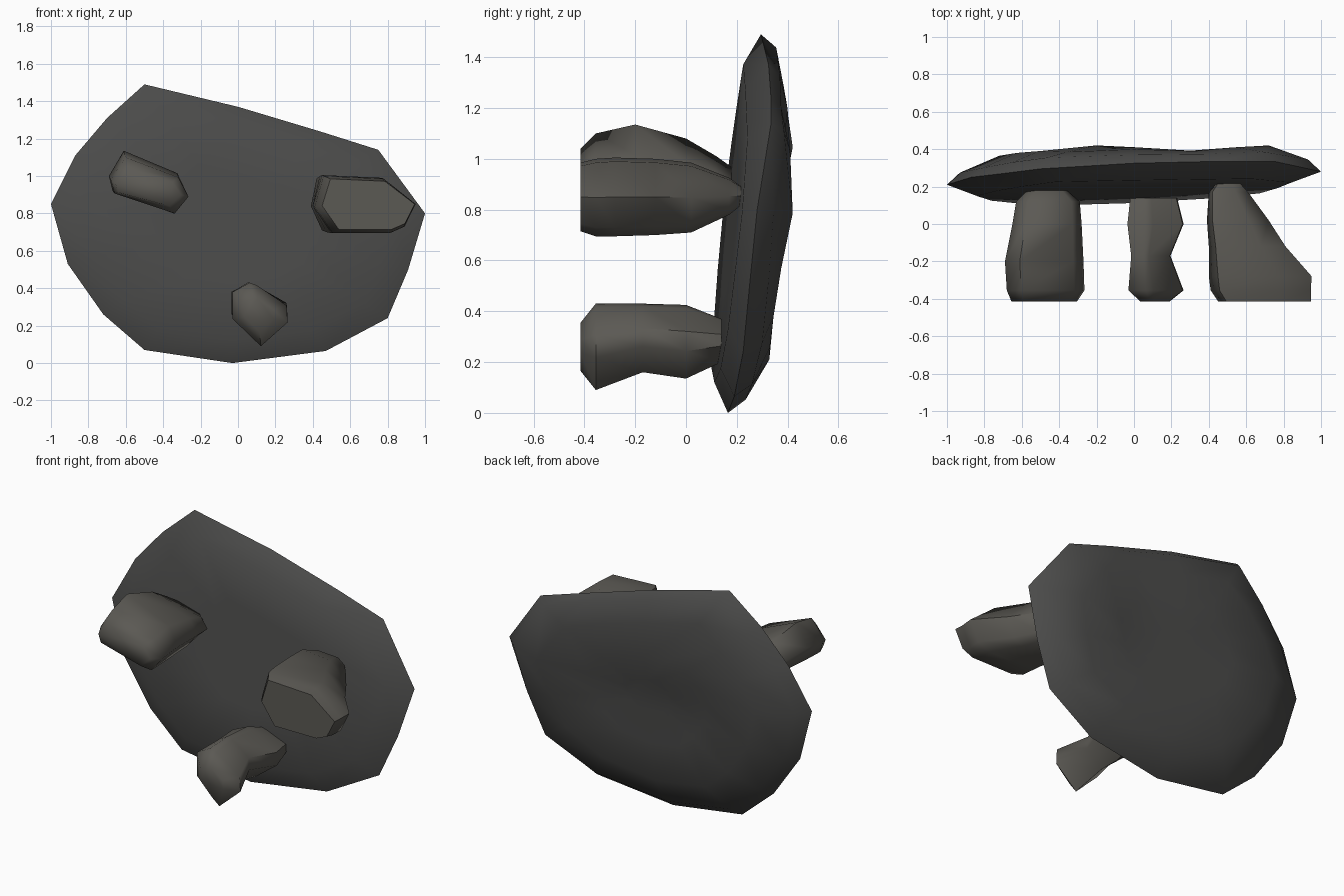
import bpy, bmesh

if "Cube" in bpy.data.objects:
    bpy.data.objects.remove(bpy.data.objects["Cube"])


def material(name, color):
    m = bpy.data.materials.new(name)
    m.diffuse_color = (*color, 1)
    m.use_nodes = True
    m.node_tree.nodes["Principled BSDF"].inputs["Base Color"].default_value = m.diffuse_color
    return m


def loft(name, rings, mat, angle):
    """Skin a stack of equal-length point rings and cap both ends."""
    bm = bmesh.new()
    loops = [[bm.verts.new(p) for p in ring] for ring in rings]
    n = len(loops[0])
    for a, b in zip(loops, loops[1:]):
        for i in range(n):
            j = (i + 1) % n
            bm.faces.new((a[i], a[j], b[j], b[i]))
    for loop in (loops[0], loops[-1]):
        bm.faces.new(loop)
    bmesh.ops.recalc_face_normals(bm, faces=bm.faces)
    me = bpy.data.meshes.new(name)
    bm.to_mesh(me)
    bm.free()
    ob = bpy.data.objects.new(name, me)
    bpy.context.collection.objects.link(ob)
    me.materials.append(mat)
    bpy.ops.object.select_all(action='DESELECT')
    ob.select_set(True)
    bpy.context.view_layer.objects.active = ob
    bpy.ops.object.shade_smooth_by_angle(angle=angle)
    return ob


def pillar(name, outline, stations, mat, angle=0.95):
    """Fit the outline (x, z) to the bounds (y, x0, x1, z0, z1) of each station."""
    xs, zs = zip(*outline)
    fit = lambda v, vs, lo, hi: lo + (v - min(vs)) / (max(vs) - min(vs)) * (hi - lo)
    rings = [[(fit(x, xs, x0, x1), y, fit(z, zs, z0, z1)) for x, z in outline]
             for y, x0, x1, z0, z1 in stations]
    return loft(name, rings, mat, angle)


slab_mat = material("slab stone", (0.07, 0.07, 0.068))
pillar_mat = material("pillar stone", (0.105, 0.10, 0.088))

# Slab rim: x, z, rim y, outer back y, inner back y
RIM = [
    (-.50, 1.49, .295, .355, .385), (0, 1.37, .325, .37, .40),
    (.45, 1.235, .335, .375, .39), (.75, 1.14, .335, .385, .41),
    (1.0, .80, .28, .345, .42), (.91, .50, .25, .325, .375),
    (.80, .24, .225, .30, .345), (.47, .065, .19, .26, .33),
    (-.03, 0, .165, .235, .328), (-.50, .07, .17, .235, .328),
    (-.72, .26, .18, .245, .338), (-.91, .53, .195, .26, .35),
    (-1.0, .85, .21, .275, .365), (-.87, 1.11, .25, .30, .38),
    (-.70, 1.31, .27, .33, .39),
]


def shrink(x, z, s):
    return x * s, .75 + (z - .75) * s


def slab_front(s):
    ring = []
    for x, z, *_ in RIM:
        x, z = shrink(x, z, s)
        ring.append((x, .1 + .105 * z + .045 * x, z))
    return ring


def slab_back(s, col):
    ring = []
    for p in RIM:
        x, z = shrink(p[0], p[1], s)
        # the middle of the back rises to a ridge and dips below it
        ring.append((x, p[col] if col < 5 else .365 + .2 * max(z - .77, -.07), z))
    return ring


loft("capstone_slab", [slab_front(.4), slab_front(.84),
                       slab_back(1, 2), slab_back(.93, 3), slab_back(.72, 4),
                       slab_back(.4, 5), slab_back(.15, 5)], slab_mat, 1.1)

# Three supporting pillars
pillar("left_pillar",
       [(-.61, 1.135), (-.32, 1.015), (-.265, .90), (-.34, .80), (-.67, .92), (-.69, 1.0)],
       [(-.415, -.655, -.305, .84, 1.04), (-.355, -.68, -.265, .80, 1.10),
        (-.2, -.69, -.27, .80, 1.135), (0, -.65, -.28, .81, 1.08),
        (.12, -.63, -.29, .83, 1.01), (.19, -.56, -.37, .86, .96)], pillar_mat, 1.35)

pillar("right_pillar",
       [(.44, 1.005), (.77, .99), (.95, .85), (.89, .73), (.81, .695), (.49, .695), (.39, .84)],
       [(-.415, .45, .945, .715, .985), (-.355, .41, .945, .695, 1.0),
        (-.28, .40, .95, .695, 1.005), (-.12, .40, .81, .70, 1.0),
        (.02, .39, .72, .71, .985), (.17, .40, .61, .78, .925),
        (.22, .44, .565, .82, .89)], pillar_mat)

pillar("lower_pillar",
       [(-.035, .38), (.06, .43), (.10, .415), (.26, .31), (.265, .22), (.12, .095), (-.035, .24)],
       [(-.415, .035, .19, .165, .355), (-.355, -.03, .265, .09, .43),
        (-.17, -.015, .195, .16, .43), (0, -.035, .265, .135, .425),
        (.14, -.02, .23, .20, .37)], pillar_mat)
